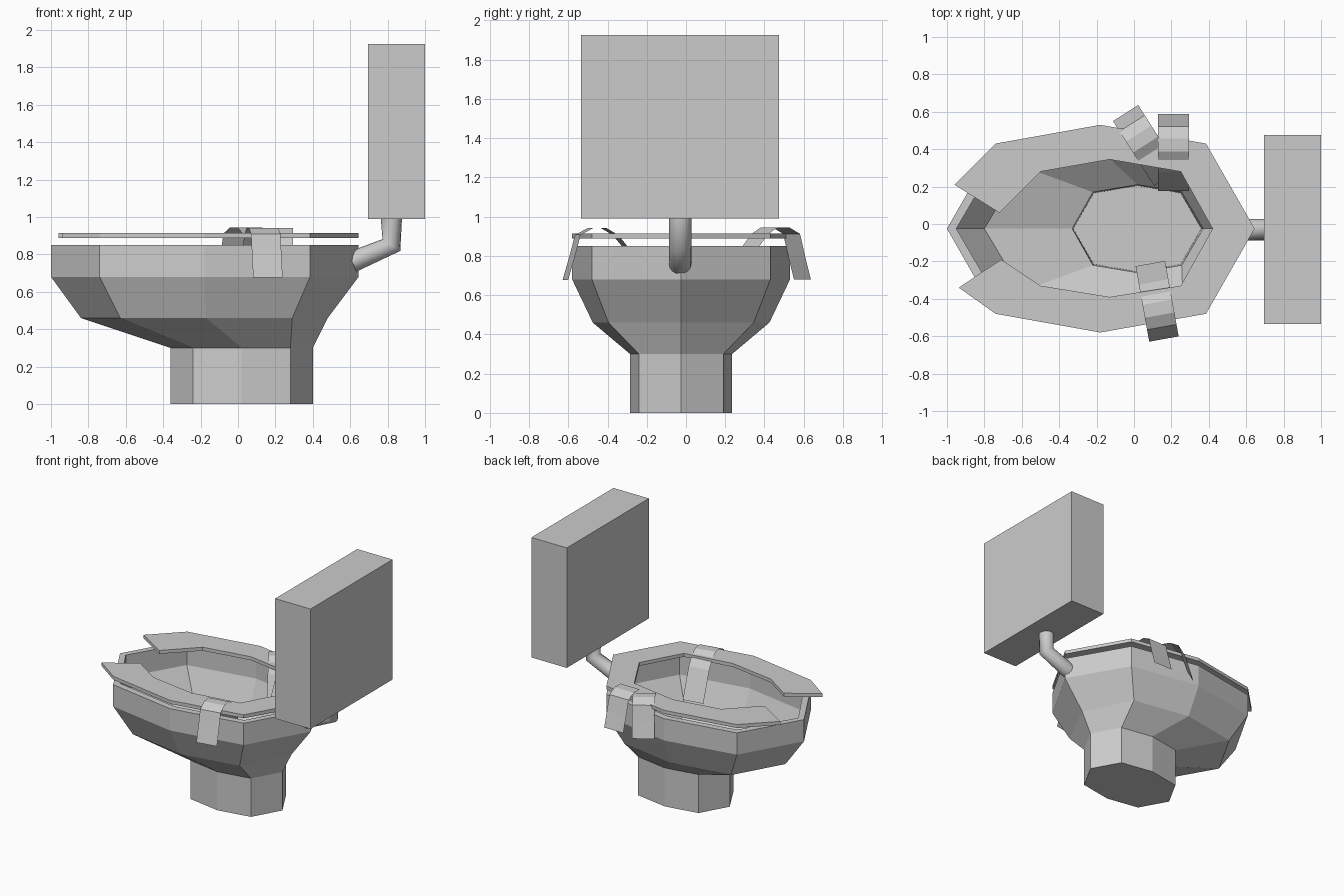
import bpy, math
from mathutils import Vector

if "Cube" in bpy.data.objects:
    bpy.data.objects.remove(bpy.data.objects["Cube"])

CY = -0.025  # bowl centre line


def make(name, verts, faces):
    me = bpy.data.meshes.new(name)
    me.from_pydata(verts, [], faces)
    me.update()
    ob = bpy.data.objects.new(name, me)
    bpy.context.collection.objects.link(ob)
    return ob


def ring(z, x0, x1, x2, x3, x4, side, mid):
    """Eight-sided section: front tip, corner, middle, corner, back tip."""
    pts = [(x0, 0), (x1, -side), (x2, -mid), (x3, -side),
           (x4, 0), (x3, side), (x2, mid), (x1, side)]
    return [(x, CY + y, z) for x, y in pts]


# Bowl and pedestal: outer skin up to the rim, then down inside
sections = [
    (0.00, -0.36, -0.24, 0.02, 0.28, 0.40, 0.215, 0.26),
    (0.30, -0.36, -0.24, 0.02, 0.28, 0.40, 0.215, 0.26),
    (0.46, -0.84, -0.63, -0.17, 0.29, 0.48, 0.37, 0.45),
    (0.68, -1.00, -0.74, -0.18, 0.385, 0.645, 0.455, 0.555),
    (0.85, -1.00, -0.74, -0.18, 0.385, 0.645, 0.455, 0.555),
    (0.85, -0.95, -0.71, -0.18, 0.36, 0.59, 0.41, 0.505),
    (0.68, -0.95, -0.71, -0.18, 0.36, 0.59, 0.41, 0.505),
    (0.46, -0.80, -0.60, -0.17, 0.26, 0.43, 0.335, 0.41),
    (0.31, -0.33, -0.22, 0.02, 0.255, 0.37, 0.195, 0.235),
    (0.05, -0.325, -0.215, 0.02, 0.25, 0.36, 0.19, 0.23),
]
verts = [v for s in sections for v in ring(*s)]
faces = [tuple(reversed(range(8)))]
for k in range(len(sections) - 1):
    for i in range(8):
        j = (i + 1) % 8
        faces.append((8 * k + i, 8 * k + j, 8 * k + 8 + j, 8 * k + 8 + i))
top = 8 * (len(sections) - 1)
faces.append(tuple(range(top, top + 8)))
make("bowl", verts, faces)

# Open-fronted seat
outer = [(-0.96, 0.21), (-0.74, 0.43), (-0.18, 0.53), (0.385, 0.43), (0.645, CY),
         (0.385, -0.48), (-0.18, -0.58), (-0.74, -0.48), (-0.937, -0.34)]
inner = [(-0.72, 0.06), (-0.50, 0.28), (-0.13, 0.345), (0.25, 0.28), (0.42, CY),
         (0.25, -0.33), (-0.13, -0.39), (-0.50, -0.33), (-0.71, -0.19)]
n = len(outer)
seat = make("seat", [(x, y, 0.915) for x, y in outer + inner],
            [(i, n + i, n + i + 1, i + 1) for i in range(n - 1)])
sol = seat.modifiers.new("thickness", 'SOLIDIFY')
sol.thickness = 0.027
sol.offset = -1

# Cistern tank
bpy.ops.mesh.primitive_cube_add(size=1, location=(0.8475, -0.03, 1.4575))
tank = bpy.context.object
tank.name = "tank"
tank.scale = (0.305, 1.01, 0.935)

# Bent water pipe
cu = bpy.data.curves.new("water_pipe", 'CURVE')
cu.dimensions = '3D'
cu.bevel_depth = 0.057
cu.bevel_resolution = 6
cu.use_fill_caps = True
sp = cu.splines.new('POLY')
path = [(0.82, 1.0), (0.82, 0.85), (0.61, 0.76)]
sp.points.add(len(path) - 1)
for p, (x, z) in zip(sp.points, path):
    p.co = (x, -0.03, z, 1)
pipe = bpy.data.objects.new("water_pipe", cu)
bpy.context.collection.objects.link(pipe)

# Paper strips folded over the seat: (distance inward, height)
profile = [(0, 0.68), (0.035, 0.80), (0.065, 0.912), (0.13, 0.945), (0.20, 0.945),
           (0.26, 0.91), (0.31, 0.85), (0.41, 0.63)]


def strip(name, start, end, lift=0.0, width=0.16):
    a, b = Vector(start), Vector(end)
    d = (b - a).normalized()
    side = Vector((-d.y, d.x)) * width / 2
    vs = []
    for s, z in profile:
        c = a + d * s
        vs += [(*(c + side), z + lift), (*(c - side), z + lift)]
    return make(name, vs, [(2 * i, 2 * i + 1, 2 * i + 3, 2 * i + 2)
                           for i in range(len(profile) - 1)])


strip("paper_strip_right", (0.16, -0.615), (0.087, -0.21), -0.004)
strip("paper_strip_left", (0.212, 0.587), (0.212, 0.18), -0.004, 0.165)
strip("paper_strip_left_angled", (-0.045, 0.593), (0.18, 0.24))
